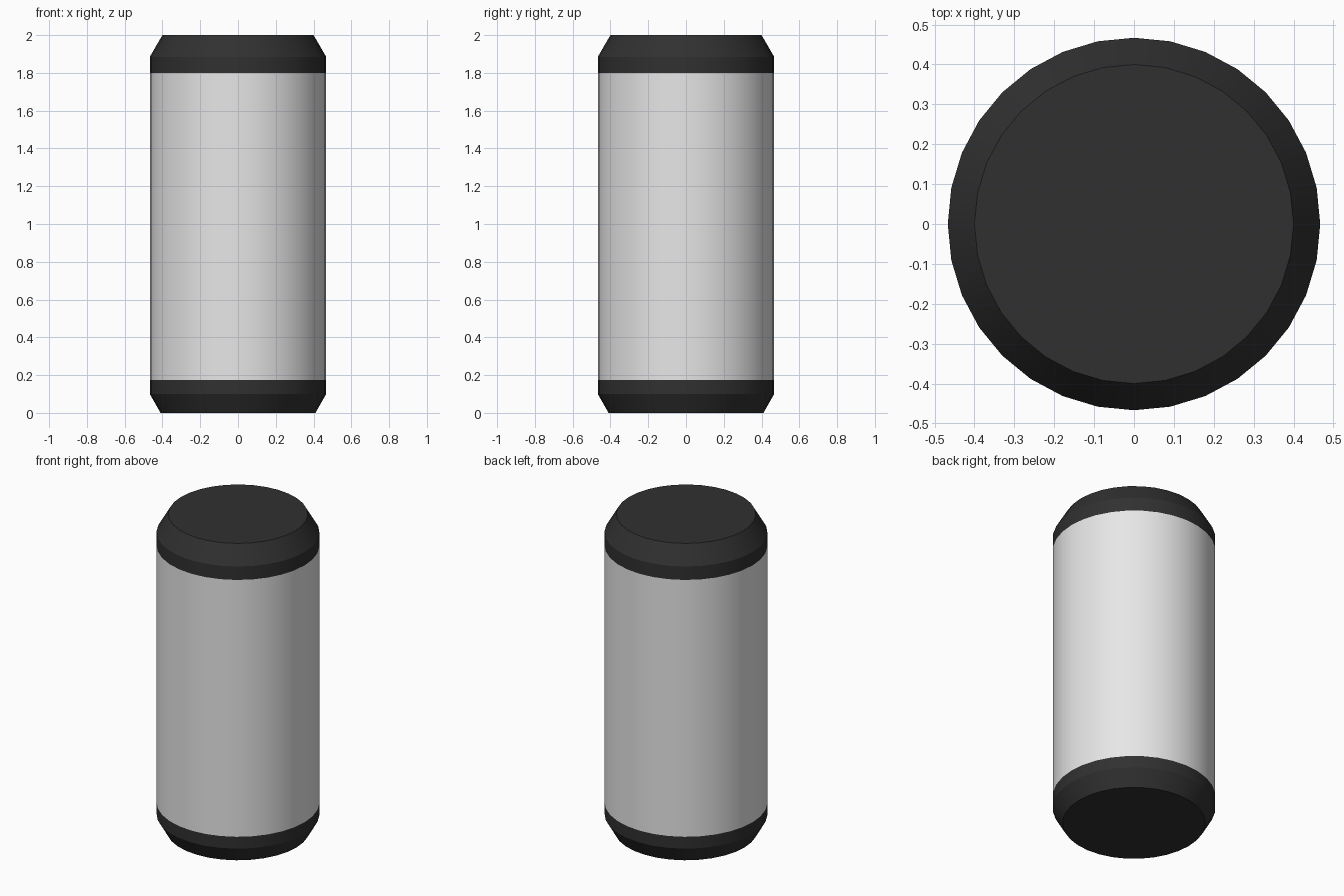
import bpy
import bmesh
import math

SIDES = 32
RADIUS = 0.467

if "Cube" in bpy.data.objects:
    bpy.data.objects.remove(bpy.data.objects["Cube"])


def make_material(name, value):
    mat = bpy.data.materials.new(name)
    mat.use_nodes = True
    colour = (value, value, value, 1)
    mat.diffuse_color = colour
    mat.node_tree.nodes["Principled BSDF"].inputs["Base Color"].default_value = colour
    return mat


def turned_part(name, profile, mat, close_bottom=False, close_top=False):
    """Revolve (radius, height) points, listed bottom to top, around z."""
    bm = bmesh.new()
    rings = []
    for radius, height in profile:
        angles = [math.tau * i / SIDES for i in range(SIDES)]
        rings.append([bm.verts.new((radius * math.cos(a), radius * math.sin(a), height))
                      for a in angles])
    for low, high in zip(rings, rings[1:]):
        for i in range(SIDES):
            j = (i + 1) % SIDES
            bm.faces.new((low[i], low[j], high[j], high[i]))
    if close_bottom:
        bm.faces.new(rings[0][::-1])
    if close_top:
        bm.faces.new(rings[-1])
    mesh = bpy.data.meshes.new(name)
    bm.to_mesh(mesh)
    bm.free()
    mesh.materials.append(mat)
    obj = bpy.data.objects.new(name, mesh)
    bpy.context.collection.objects.link(obj)

    # Round walls stay smooth, bevel rims stay crisp
    bpy.ops.object.select_all(action="DESELECT")
    obj.select_set(True)
    bpy.context.view_layer.objects.active = obj
    bpy.ops.object.shade_smooth_by_angle(angle=math.radians(20))
    return obj


light_grey = make_material("light_grey", 0.8)
charcoal = make_material("charcoal", 0.03)

# Bevelled base, straight wall and bevelled lid
turned_part("bottom_cap", [(0.41, 0), (RADIUS, 0.1), (RADIUS, 0.175)],
            charcoal, close_bottom=True)
turned_part("body", [(RADIUS, 0.175), (RADIUS, 1.8)], light_grey)
turned_part("top_cap", [(RADIUS, 1.8), (RADIUS, 1.885), (0.4, 2)],
            charcoal, close_top=True)
